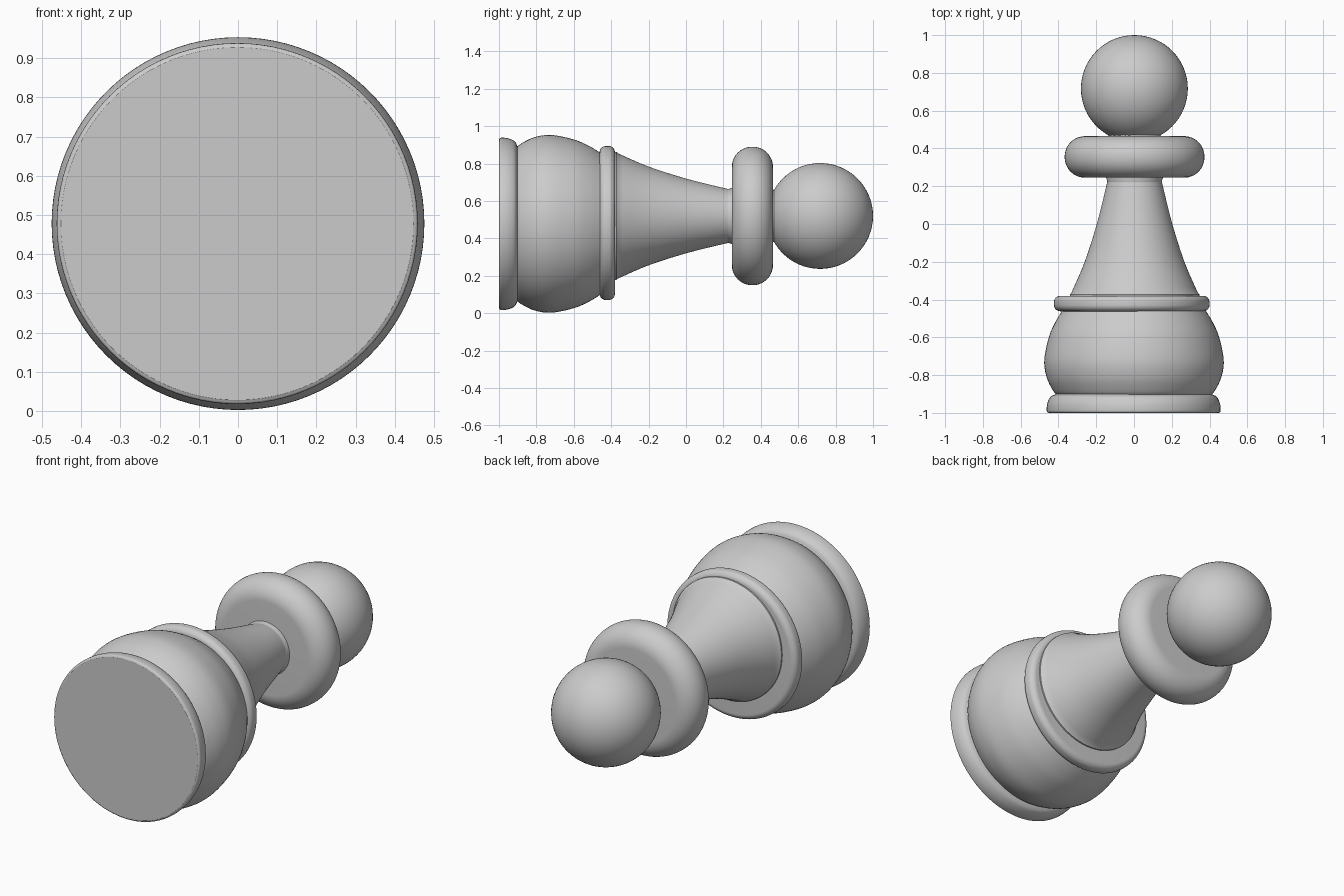
import bpy, bmesh, math
from mathutils import Vector

cube = bpy.data.objects.get("Cube")
if cube:
    bpy.data.objects.remove(cube, do_unlink=True)

grey = bpy.data.materials.new("plain_grey")
grey.use_nodes = True
colour = (0.6, 0.6, 0.6, 1)
grey.diffuse_color = colour
grey.node_tree.nodes["Principled BSDF"].inputs["Base Color"].default_value = colour

SIDES = 96


def smooth_curve(points, steps=6):
    """Fine profile through a few (y, radius) points."""
    p = [Vector(q) for q in points]
    p = [2 * p[0] - p[1]] + p + [2 * p[-1] - p[-2]]
    out = []
    for a, b, c, d in zip(p, p[1:], p[2:], p[3:]):
        for i in range(steps):
            t = i / steps
            out.append(0.5 * (2 * b + (c - a) * t + (2 * a - 5 * b + 4 * c - d) * t ** 2
                              + (3 * b - a - 3 * c + d) * t ** 3))
    return out + [p[-2]]


def rounded_disc(y0, y1, radius, bevel, steps=10):
    """Profile of a disc whose two rims are quarter rounds."""
    out = []
    for y, start in ((y0 + bevel, math.pi), (y1 - bevel, math.pi / 2)):
        for i in range(steps + 1):
            a = start - i / steps * math.pi / 2
            out.append((y + bevel * math.cos(a), radius - bevel + bevel * math.sin(a)))
    return out


def turn(name, profile, x, z):
    """Solid of revolution about the y direction, with closed ends."""
    bm = bmesh.new()
    rings = []
    for y, r in profile:
        angles = [math.tau * i / SIDES for i in range(SIDES)]
        rings.append([bm.verts.new((r * math.cos(a), y, r * math.sin(a))) for a in angles])
    for low, high in zip(rings, rings[1:]):
        for i in range(SIDES):
            j = (i + 1) % SIDES
            bm.faces.new((low[i], low[j], high[j], high[i]))
    bm.faces.new(rings[0])
    bm.faces.new(rings[-1])
    bmesh.ops.remove_doubles(bm, verts=bm.verts, dist=1e-5)
    bmesh.ops.recalc_face_normals(bm, faces=bm.faces)
    mesh = bpy.data.meshes.new(name)
    bm.to_mesh(mesh)
    bm.free()
    obj = bpy.data.objects.new(name, mesh)
    obj.location = (x, 0, z)
    bpy.context.collection.objects.link(obj)
    finish(obj)


def finish(obj):
    obj.data.materials.append(grey)
    bpy.ops.object.select_all(action="DESELECT")
    obj.select_set(True)
    bpy.context.view_layer.objects.active = obj
    bpy.ops.object.shade_smooth_by_angle(angle=math.radians(35))


# Foot and bulging body
turn("foot", smooth_curve([(-1, 0.45), (-0.99, 0.46), (-0.95, 0.457), (-0.915, 0.44), (-0.9, 0.41)]),
     -0.002, 0.478)
turn("body", smooth_curve([(-0.91, 0.405), (-0.88, 0.43), (-0.81, 0.463), (-0.72, 0.475),
                           (-0.6, 0.451), (-0.52, 0.417), (-0.45, 0.375)]), 0, 0.478)

# Waist ring
turn("waist_ring", rounded_disc(-0.462, -0.38, 0.412, 0.034), -0.012, 0.482)

# Flared stem, ending in a short neck inside the collar
turn("stem", [(-0.4, 0.343), (-0.372, 0.343)]
     + smooth_curve([(-0.365, 0.335), (-0.2, 0.264), (0, 0.2), (0.2, 0.15), (0.23, 0.145)])
     + [(0.25, 0.152), (0.46, 0.145), (0.48, 0.13)], 0.003, 0.52)

# Collar and ball
turn("collar", rounded_disc(0.245, 0.465, 0.37, 0.108, 16), 0.003, 0.52)
bpy.ops.mesh.primitive_uv_sphere_add(segments=64, ring_count=32, radius=0.283,
                                     location=(0.002, 0.717, 0.52))
ball = bpy.context.object
ball.name = "ball"
finish(ball)
